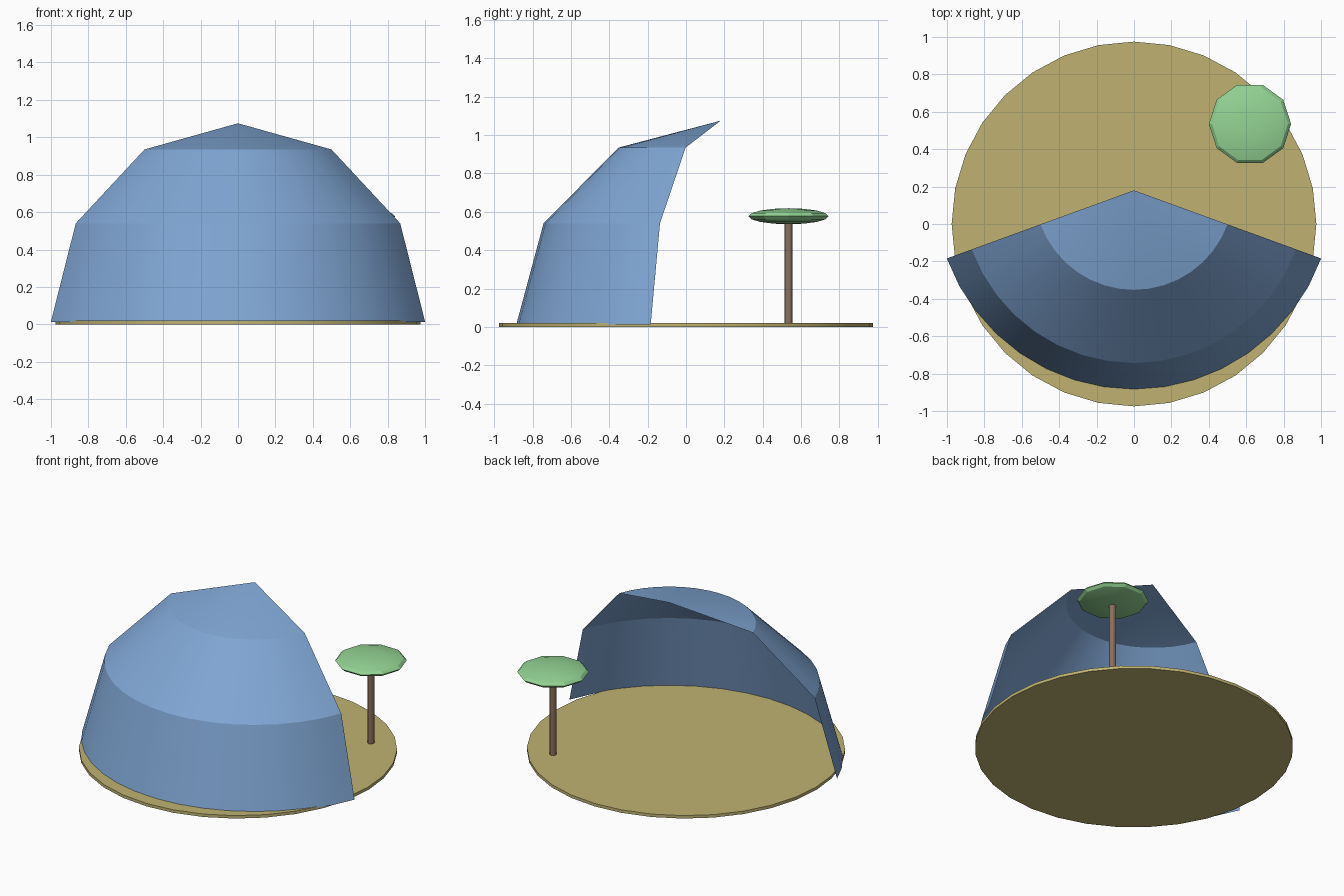
import bpy, bmesh
from math import radians, sin, cos

old = bpy.data.objects.get("Cube")
if old:
    bpy.data.objects.remove(old, do_unlink=True)


def material(name, rgb):
    m = bpy.data.materials.new(name)
    m.use_nodes = True
    m.diffuse_color = (*rgb, 1)
    m.node_tree.nodes["Principled BSDF"].inputs["Base Color"].default_value = (*rgb, 1)
    return m


def finish(obj, name, mat, angle=25):
    obj.name = name
    obj.data.materials.append(mat)
    bpy.ops.object.select_all(action="DESELECT")
    obj.select_set(True)
    bpy.context.view_layer.objects.active = obj
    bpy.ops.object.shade_smooth_by_angle(angle=radians(angle))


def cylinder(name, mat, sides, radius, x, y, bottom, top):
    bpy.ops.mesh.primitive_cylinder_add(
        vertices=sides, radius=radius, depth=top - bottom,
        location=(x, y, (bottom + top) / 2))
    finish(bpy.context.object, name, mat, 30)


blue = material("shell blue", (0.214, 0.38, 0.656))
sand = material("sand", (0.523, 0.448, 0.171))
green = material("leaf green", (0.296, 0.656, 0.296))
brown = material("bark brown", (0.263, 0.163, 0.107))

# Round ground plate
cylinder("ground_disc", sand, 32, 0.975, 0, 0, 0, 0.02)

# Open band shell: a stepped dome sector swept around the apex, one surface thick
APEX_Y, START, SWEEP, STEPS = 0.18, 200, 140, 16
profile = [(1.065, 0.012), (0.923, 0.54), (0.532, 0.935)]  # radius, height
bm = bmesh.new()
rings = []
for r, z in profile:
    ring = []
    for i in range(STEPS + 1):
        a = radians(START + SWEEP * i / STEPS)
        ring.append(bm.verts.new((r * cos(a), APEX_Y + r * sin(a), z)))
    rings.append(ring)
apex = bm.verts.new((0, APEX_Y, 1.075))
for i in range(STEPS):
    for low, high in zip(rings, rings[1:]):
        bm.faces.new((low[i], low[i + 1], high[i + 1], high[i]))
    bm.faces.new((rings[-1][i], rings[-1][i + 1], apex))
mesh = bpy.data.meshes.new("dome_shell")
bm.to_mesh(mesh)
bm.free()
shell = bpy.data.objects.new("dome_shell", mesh)
bpy.context.collection.objects.link(shell)
finish(shell, "dome_shell", blue)

# Tree: slim trunk and flattened crown
TREE_X, TREE_Y = 0.62, 0.535
cylinder("tree_trunk", brown, 12, 0.021, TREE_X, TREE_Y, 0.02, 0.56)
bpy.ops.mesh.primitive_uv_sphere_add(
    segments=10, ring_count=8, radius=0.22, location=(TREE_X, TREE_Y, 0.577),
    rotation=(0, 0, radians(90)))
crown = bpy.context.object
crown.scale.z = 0.19
bpy.ops.object.transform_apply(location=False, rotation=True, scale=True)
finish(crown, "tree_crown", green)
